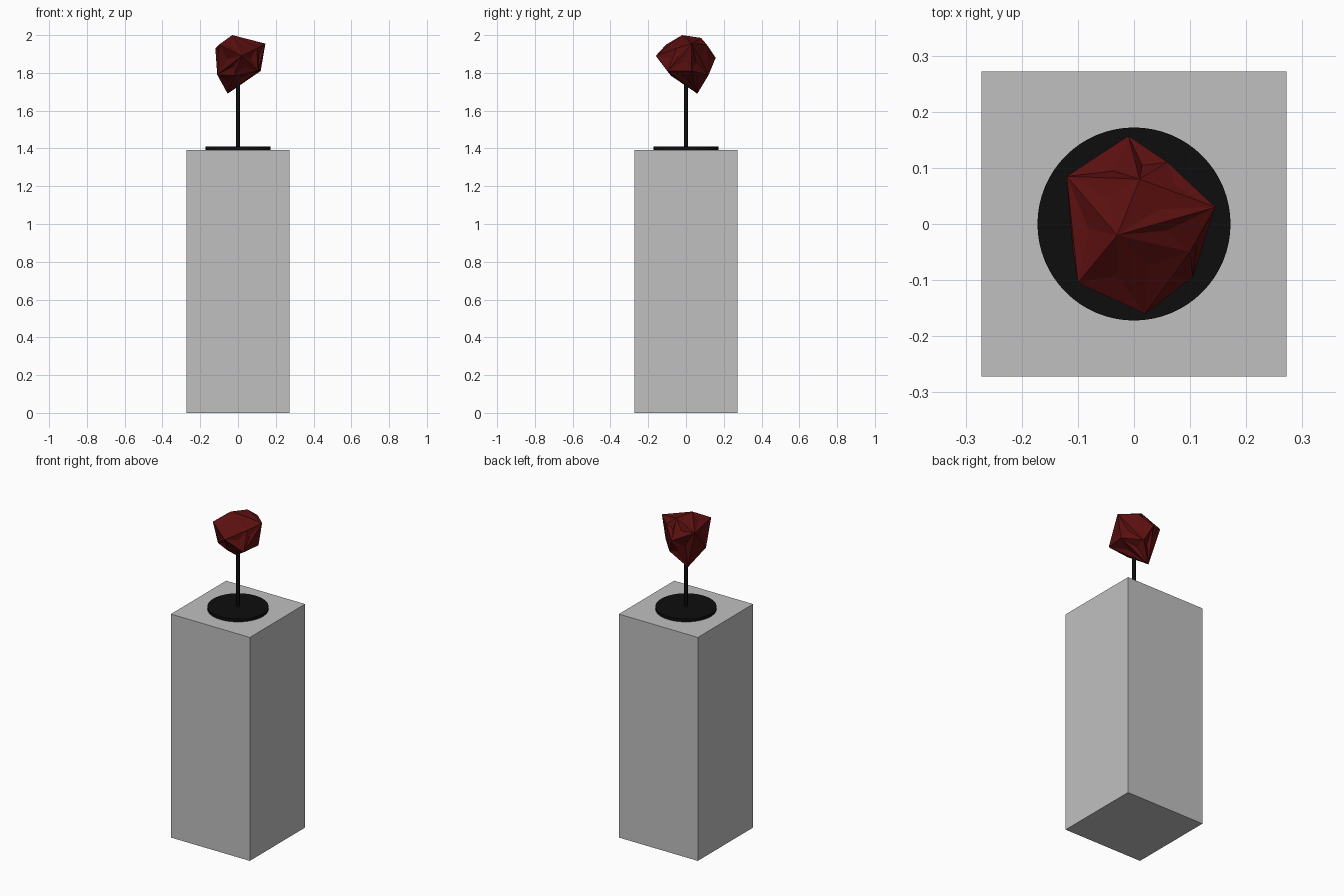
import bpy
import bmesh
import random
from mathutils import Vector

random.seed(4)
cube = bpy.data.objects.get("Cube")
if cube:
    bpy.data.objects.remove(cube, do_unlink=True)


def make_material(name, color):
    mat = bpy.data.materials.new(name)
    mat.use_nodes = True
    mat.diffuse_color = (*color, 1)
    mat.node_tree.nodes["Principled BSDF"].inputs["Base Color"].default_value = (*color, 1)
    return mat


def add_object(name, bm, mat):
    mesh = bpy.data.meshes.new(name)
    bm.to_mesh(mesh)
    bm.free()
    mesh.materials.append(mat)
    obj = bpy.data.objects.new(name, mesh)
    bpy.context.collection.objects.link(obj)
    return obj


def cylinder(name, radius, bottom, top, sides, mat):
    bm = bmesh.new()
    bmesh.ops.create_cone(bm, cap_ends=True, segments=sides, radius1=radius,
                          radius2=radius, depth=top - bottom)
    bmesh.ops.translate(bm, verts=bm.verts, vec=(0, 0, (top + bottom) / 2))
    obj = add_object(name, bm, mat)
    for face in obj.data.polygons:
        face.use_smooth = abs(face.normal.z) < 0.5
    return obj


grey = make_material("pedestal grey", (0.53, 0.53, 0.53))
black = make_material("metal black", (0.004, 0.004, 0.004))
red = make_material("dark red", (0.105, 0.005, 0.005))

# Square pedestal
bm = bmesh.new()
bmesh.ops.create_cube(bm, size=1)
bmesh.ops.scale(bm, verts=bm.verts, vec=(0.544, 0.544, 1.392))
bmesh.ops.translate(bm, verts=bm.verts, vec=(0, 0, 0.696))
add_object("pedestal", bm, grey)

# Display stand
cylinder("stand_base", 0.172, 1.392, 1.41, 64, black)
cylinder("stand_rod", 0.01, 1.4, 1.82, 24, black)

# Crumpled faceted stone: corner hull with each facet dented inward
corners = [
    (-0.12, 0.085, 1.93), (-0.01, 0.157, 1.88), (0.06, 0.11, 1.95),
    (0.145, 0.03, 1.955), (0.1, -0.05, 1.93), (0.02, -0.16, 1.89),
    (-0.1, -0.105, 1.95), (-0.03, -0.02, 2.0), (0.01, 0.08, 1.985),
    (0.12, 0.03, 1.81), (0.105, -0.095, 1.81), (-0.11, -0.04, 1.79),
    (0.03, 0.12, 1.79), (-0.02, -0.08, 1.785), (-0.055, 0.06, 1.69),
]
bm = bmesh.new()
for corner in corners:
    bm.verts.new(corner)
hull = bmesh.ops.convex_hull(bm, input=bm.verts)
loose = [g for g in hull["geom_interior"] if isinstance(g, bmesh.types.BMVert)]
bmesh.ops.delete(bm, geom=loose, context='VERTS')
bmesh.ops.recalc_face_normals(bm, faces=bm.faces)
dents = bmesh.ops.poke(bm, faces=bm.faces[:])["verts"]
center = Vector((0, 0, 1.87))
for vert in dents:
    vert.co = vert.co.lerp(center, random.uniform(0.02, 0.14))
bmesh.ops.recalc_face_normals(bm, faces=bm.faces)
add_object("faceted_stone", bm, red)
